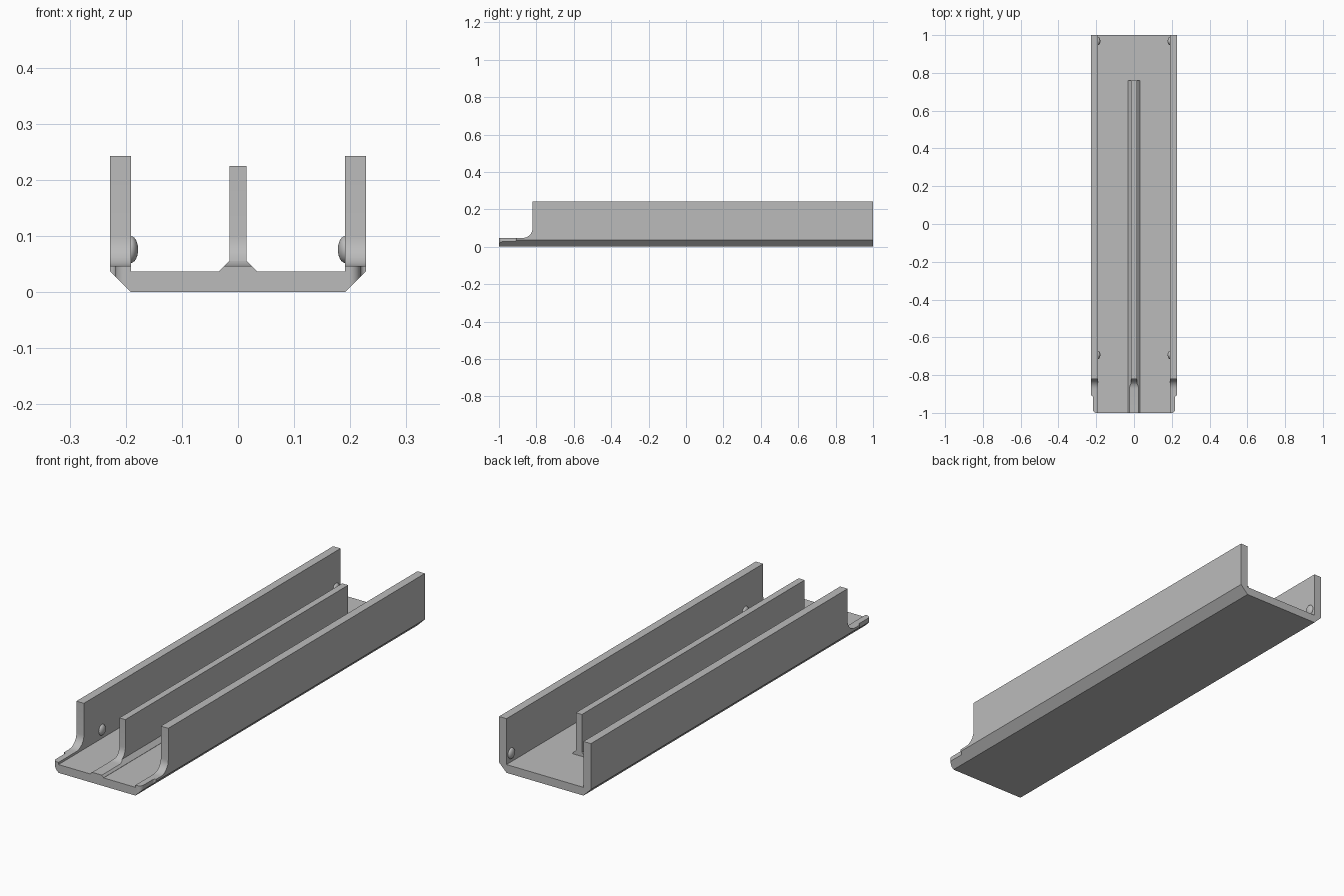
import bpy, bmesh, math
from mathutils import Vector

cube = bpy.data.objects.get("Cube")
if cube:
    bpy.data.objects.remove(cube)

grey = bpy.data.materials.new("plain grey")
grey.use_nodes = True
grey.diffuse_color = (0.5, 0.5, 0.5, 1)
grey.node_tree.nodes["Principled BSDF"].inputs["Base Color"].default_value = (0.5, 0.5, 0.5, 1)


def prism(name, outline, axis, start, end):
    """Extrude a 2D outline along an axis; the outline uses the other two axes in order."""
    def place(a, b):
        p = [a, b]
        p.insert(axis, start)
        return p
    bm = bmesh.new()
    face = bm.faces.new([bm.verts.new(place(a, b)) for a, b in outline])
    grown = bmesh.ops.extrude_face_region(bm, geom=[face])["geom"]
    offset = Vector((0, 0, 0))
    offset[axis] = end - start
    bmesh.ops.translate(bm, vec=offset, verts=[v for v in grown if isinstance(v, bmesh.types.BMVert)])
    bmesh.ops.recalc_face_normals(bm, faces=bm.faces)
    mesh = bpy.data.meshes.new(name)
    bm.to_mesh(mesh)
    bm.free()
    mesh.materials.append(grey)
    obj = bpy.data.objects.new(name, mesh)
    bpy.context.collection.objects.link(obj)
    return obj


def arc(cx, cy, r, a0, a1, n=8):
    angles = [math.radians(a0 + (a1 - a0) * i / n) for i in range(n + 1)]
    return [(cx + r * math.cos(a), cy + r * math.sin(a)) for a in angles]


def mirrored(half):
    return half + [(-x, z) for x, z in reversed(half)]


def activate(obj):
    bpy.ops.object.select_all(action="DESELECT")
    obj.select_set(True)
    bpy.context.view_layer.objects.active = obj


def cut(obj, cutter):
    cutter.hide_render = True
    mod = obj.modifiers.new("cut", "BOOLEAN")
    mod.operation = "DIFFERENCE"
    mod.solver = "EXACT"
    mod.object = cutter
    activate(obj)
    bpy.ops.object.modifier_apply(modifier=mod.name)


# Channel with chamfered lower edges and two side walls
channel = prism("channel", mirrored([(0.191, 0), (0.228, 0.037), (0.228, 0.243),
                                     (0.191, 0.243), (0.191, 0.037)]), 1, -1, 1)

# Centre rib with a sloped foot
rib = prism("centre_rib", mirrored([(0.033, 0.036), (0.033, 0.038), (0.015, 0.056),
                                    (0.015, 0.225)]), 1, -1, 0.76)

# Front notch that leaves a low lip, with a rounded step
notch = prism("notch_cutter", [(-1.2, 0.047)] + arc(-0.873, 0.1, 0.053, -90, 0)
              + [(-0.82, 0.4), (-1.2, 0.4)], 0, -0.4, 0.4)
cut(channel, notch)
cut(rib, notch)
bpy.data.objects.remove(notch)

# Narrowed, rounded front corners
for side in (-1, 1):
    outline = ([(0.19, -1.1), (0.195, -1)] + arc(0.198, -0.98, 0.02, -90, 0)
               + arc(0.228, -0.917, 0.01, 180, 90) + [(0.3, -0.907), (0.3, -1.1)])
    corner = prism("corner_cutter", [(side * x, y) for x, y in outline], 2, -0.1, 0.15)
    cut(channel, corner)
    bpy.data.objects.remove(corner)

for obj in (channel, rib):
    activate(obj)
    bpy.ops.object.shade_smooth_by_angle(angle=math.radians(30))

# Small retaining bumps inside the walls
for side, label in ((1, "left"), (-1, "right")):
    for y, end in ((-0.693, "front"), (0.968, "back")):
        bpy.ops.mesh.primitive_uv_sphere_add(segments=24, ring_count=12, radius=1,
                                             location=(side * 0.191, y, 0.076))
        bump = bpy.context.object
        bump.name = f"{label}_{end}_bump"
        bump.scale = (0.013, 0.022, 0.024)
        bump.data.materials.append(grey)
        bpy.ops.object.shade_smooth()
